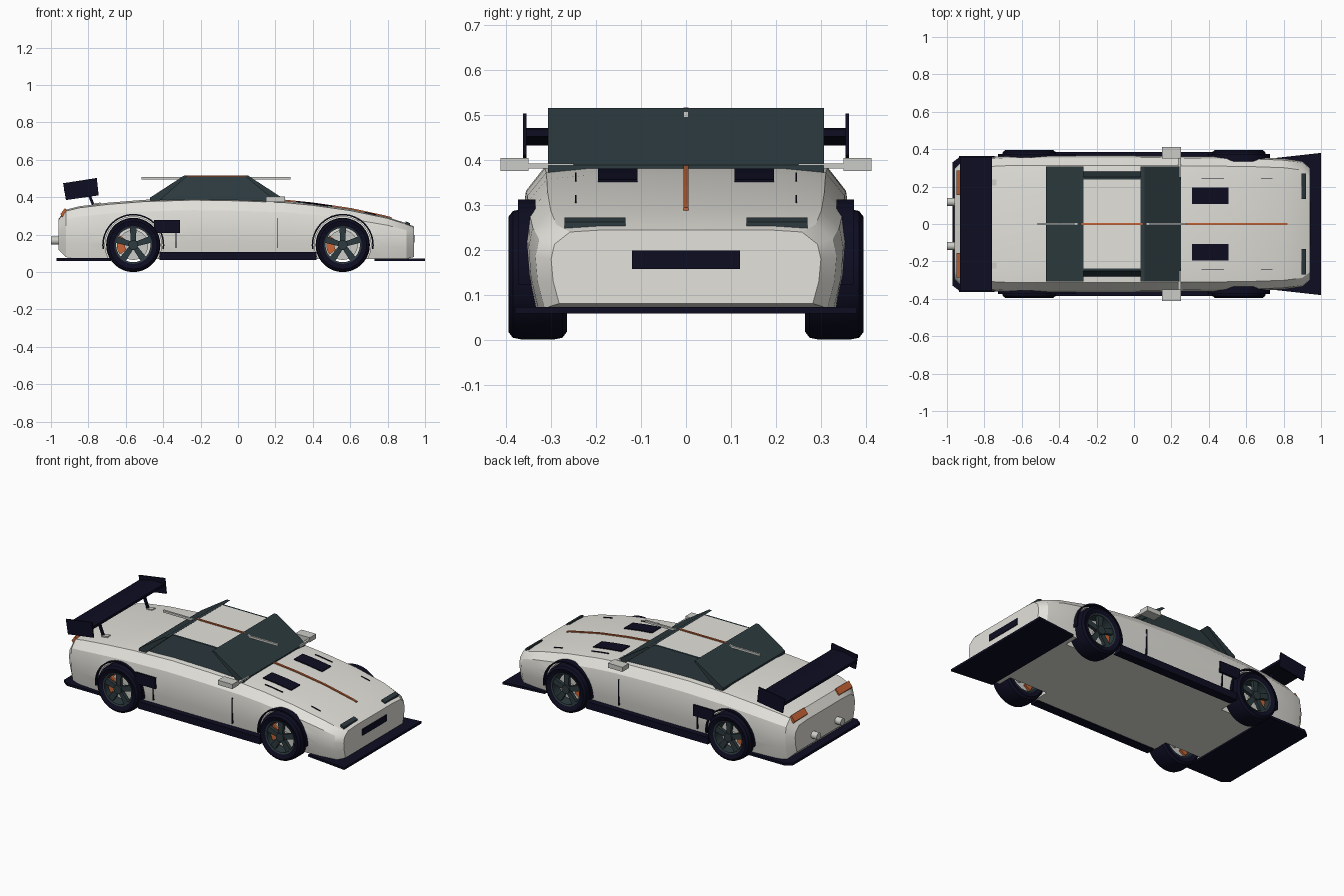
import bpy, bmesh, math
from mathutils import Vector

cube = bpy.data.objects.get("Cube")
if cube:
    bpy.data.objects.remove(cube)


def material(name, rgb, rough=0.6):
    m = bpy.data.materials.new(name)
    m.use_nodes = True
    m.diffuse_color = (*rgb, 1)
    node = m.node_tree.nodes["Principled BSDF"]
    node.inputs["Base Color"].default_value = (*rgb, 1)
    node.inputs["Roughness"].default_value = rough
    return m


WHITE = material("body white", (0.77, 0.76, 0.71))
NAVY = material("dark navy", (0.004, 0.004, 0.016))
GLASS = material("glass slate", (0.026, 0.043, 0.050))
ORANGE = material("burnt orange", (0.58, 0.13, 0.035))
SILVER = material("silver grey", (0.60, 0.60, 0.57))


def finish(name, bm, mat, smooth=False):
    bmesh.ops.recalc_face_normals(bm, faces=bm.faces)
    mesh = bpy.data.meshes.new(name)
    bm.to_mesh(mesh)
    bm.free()
    mesh.materials.append(mat)
    ob = bpy.data.objects.new(name, mesh)
    bpy.context.collection.objects.link(ob)
    if smooth:
        shade(ob)
    return ob


def shade(ob):
    bpy.ops.object.select_all(action="DESELECT")
    ob.select_set(True)
    bpy.context.view_layer.objects.active = ob
    bpy.ops.object.shade_smooth_by_angle(angle=math.radians(30))


def loft(name, rings, mat, wrap=False, smooth=False):
    """Skin a row of closed rings, capped at the ends or wrapped round."""
    bm = bmesh.new()
    vs = [[bm.verts.new(p) for p in ring] for ring in rings]
    n = len(vs[0])
    pairs = list(zip(vs, vs[1:] + vs[:1])) if wrap else list(zip(vs, vs[1:]))
    for a, b in pairs:
        for i in range(n):
            j = (i + 1) % n
            bm.faces.new((a[i], a[j], b[j], b[i]))
    if not wrap:
        bm.faces.new(vs[0])
        bm.faces.new(vs[-1])
    return finish(name, bm, mat, smooth)


def prism(name, xz, y0, y1, mat, smooth=False):
    """Extrude a side outline across the car."""
    return loft(name, [[(x, y, z) for x, z in xz] for y in (y0, y1)], mat, smooth=smooth)


def box(name, x0, x1, y0, y1, z0, z1, mat):
    return prism(name, [(x0, z0), (x1, z0), (x1, z1), (x0, z1)], y0, y1, mat)


def plan(name, xy, z0, z1, mat):
    return loft(name, [[(x, y, z) for x, y in xy] for z in (z0, z1)], mat)


def arc(cx, cz, r, a0, a1, n):
    angles = [math.radians(a0 + (a1 - a0) * i / n) for i in range(n + 1)]
    return [(cx + r * math.cos(a), cz + r * math.sin(a)) for a in angles]


def lathe(name, profile, cx, cz, s, mat, n=36):
    """Turn an (r, y) loop about a wheel axle."""
    rings = []
    for i in range(n):
        a = math.tau * i / n
        rings.append([(cx + r * math.cos(a), s * y, cz + r * math.sin(a)) for r, y in profile])
    return loft(name, rings, mat, wrap=True, smooth=True)


# Body shell: stations of x, half width, bottom, top
stations = [
    (0.94, 0.30, 0.08, 0.245), (0.90, 0.335, 0.07, 0.262), (0.80, 0.35, 0.07, 0.295),
    (0.60, 0.358, 0.07, 0.338), (0.40, 0.36, 0.07, 0.367), (0.25, 0.362, 0.07, 0.382),
    (0.0, 0.365, 0.07, 0.392), (-0.24, 0.365, 0.07, 0.396), (-0.5, 0.365, 0.07, 0.388),
    (-0.7, 0.362, 0.07, 0.372), (-0.85, 0.352, 0.07, 0.353), (-0.92, 0.335, 0.08, 0.335),
    (-0.96, 0.295, 0.12, 0.285)]
half = [(0.94, 0), (0.985, 0.3), (1, 0.6), (0.975, 0.8), (0.86, 0.965), (0.6, 0.995)]
section = half + [(-y, z) for y, z in reversed(half)]
body = loft("body", [[(x, w * y, b + (t - b) * z) for y, z in section]
                     for x, w, b, t in stations], WHITE)


def top(x):
    for (xa, _, _, ta), (xb, _, _, tb) in zip(stations, stations[1:]):
        if xb <= x <= xa:
            return ta + (tb - ta) * (xa - x) / (xa - xb)


# Wheel wells cut into the body
AXLES, HUB = (0.56, -0.56), 0.145
for cx in AXLES:
    for s in (1, -1):
        cutter = prism("well_cutter", arc(cx, HUB, 0.151, 0, 350, 35), s * 0.24, s * 0.5, WHITE)
        cutter.hide_render = True
        mod = body.modifiers.new("well", "BOOLEAN")
        mod.object, mod.operation, mod.solver = cutter, "DIFFERENCE", "EXACT"
        bpy.context.view_layer.objects.active = body
        bpy.ops.object.modifier_apply(modifier=mod.name)
        bpy.data.objects.remove(cutter)
shade(body)

# Wheels, brakes and arch trims
tyre = [(0.1, 0.385), (0.128, 0.395), (0.141, 0.385), (0.145, 0.365),
        (0.145, 0.295), (0.141, 0.275), (0.128, 0.265), (0.1, 0.27)]
for cx, end in zip(AXLES, ("front", "rear")):
    for s, side in ((1, "left"), (-1, "right")):
        tag = f"{end}_{side}"
        lathe(tag + "_tyre", tyre, cx, HUB, s, NAVY)
        lathe(tag + "_rim", [(0.092, 0.385), (0.101, 0.388), (0.101, 0.27), (0.092, 0.27)],
              cx, HUB, s, GLASS)
        prism(tag + "_brake_disc", arc(cx, HUB, 0.08, 0, 350, 35), s * 0.325, s * 0.337, SILVER)
        prism(tag + "_axle", arc(cx, HUB, 0.02, 0, 330, 11), s * 0.24, s * 0.36, SILVER)
        caliper = arc(cx, HUB, 0.088, 145, 215, 8) + arc(cx, HUB, 0.045, 215, 145, 8)
        prism(tag + "_caliper", caliper, s * 0.31, s * 0.352, ORANGE)
        prism(tag + "_hub", arc(cx, HUB, 0.026, 0, 345, 23), s * 0.355, s * 0.39, GLASS)
        for k in range(5):
            a = math.radians(90 + 72 * k)
            u, v = Vector((math.cos(a), math.sin(a))), Vector((-math.sin(a), math.cos(a)))
            c = Vector((cx, HUB))
            spoke = [c + u * r + v * w for r, w in
                     ((0.015, -0.013), (0.096, -0.018), (0.096, 0.018), (0.015, 0.013))]
            prism(tag + "_spoke", spoke, s * 0.36, s * 0.38, GLASS)
        trim = arc(cx, HUB, 0.166, -8, 188, 28) + arc(cx, HUB, 0.158, 188, -8, 28)
        prism(tag + "_arch_trim", trim, s * 0.335, s * 0.374, NAVY)

# Lower aero: splitter, diffuser, skirts
plan("splitter", [(0.73, -0.35), (1.0, -0.38), (1.0, 0.38), (0.73, 0.35)], 0.058, 0.072, NAVY)
plan("diffuser", [(-0.97, -0.33), (-0.93, -0.36), (-0.68, -0.36),
                  (-0.68, 0.36), (-0.93, 0.36), (-0.97, 0.33)], 0.06, 0.075, NAVY)
for s in (1, -1):
    box("side_skirt", -0.42, 0.42, s * 0.33, s * 0.385, 0.064, 0.108, NAVY)

# Cabin: glass slabs, side glass, roof panel
prism("windscreen", [(0.25, 0.372), (0.25, 0.388), (0.055, 0.515), (0.035, 0.515), (0.21, 0.372)],
      -0.307, 0.307, GLASS)
prism("rear_window", [(-0.47, 0.382), (-0.47, 0.398), (-0.29, 0.515), (-0.27, 0.515), (-0.42, 0.382)],
      -0.307, 0.307, GLASS)
for s in (1, -1):
    rings = []
    for inset in (0, 0.012):
        low, high = s * (0.282 - inset), s * (0.25 - inset)
        rings.append([(-0.45, low, 0.385), (0.23, low, 0.375), (0.04, high, 0.51), (-0.28, high, 0.51)])
    loft("side_glass", rings, GLASS)
box("roof_panel", -0.28, 0.045, -0.246, 0.246, 0.496, 0.510, WHITE)
box("roof_stripe", -0.28, 0.045, -0.006, 0.006, 0.508, 0.516, ORANGE)
box("roof_rod", -0.515, 0.28, -0.006, 0.006, 0.494, 0.507, SILVER)


def hood_strip(name, x0, x1, y0, y1, lift, mat, n=6):
    """Thin plate following the top line of the body."""
    xs = [x0 + (x1 - x0) * i / n for i in range(n + 1)]
    pts = [(x, top(x) + lift) for x in xs] + [(x, top(x) - 0.012) for x in reversed(xs)]
    return prism(name, pts, y0, y1, mat)


# Bonnet stripe, vents, seams and lamps
hood_strip("bonnet_stripe", 0.25, 0.82, -0.006, 0.006, 0.005, ORANGE, 16)
for s in (1, -1):
    hood_strip("bonnet_vent", 0.31, 0.505, s * 0.108, s * 0.196, 0.004, NAVY)
    hood_strip("bonnet_seam", 0.36, 0.48, s * 0.243, s * 0.247, 0.001, NAVY)
    hood_strip("bonnet_pin", 0.68, 0.74, s * 0.243, s * 0.247, 0.001, NAVY)
    hood_strip("headlamp", 0.895, 0.92, s * 0.135, s * 0.27, 0.008, GLASS, 2)
    prism("tail_lamp", [(-0.925, 0.342), (-0.95, 0.31), (-0.94, 0.295), (-0.91, 0.32)],
          s * 0.155, s * 0.285, ORANGE)
    # Side details
    box("side_intake", -0.45, -0.31, s * 0.345, s * 0.374, 0.21, 0.278, NAVY)
    box("door_seam_front", 0.21, 0.215, s * 0.34, s * 0.3645, 0.13, 0.29, NAVY)
    box("door_seam_rear", -0.335, -0.33, s * 0.34, s * 0.367, 0.13, 0.21, NAVY)
    box("mirror", 0.15, 0.25, s * 0.35, s * 0.413, 0.375, 0.404, SILVER)
    box("mirror_stalk", 0.235, 0.25, s * 0.25, s * 0.36, 0.38, 0.392, SILVER)
    # Exhausts
    pipe = [[(x, s * 0.118 + y, z) for y, z in arc(0, 0.168, 0.022, 0, 340, 17)] for x in (-0.94, -1.0)]
    loft("exhaust", pipe, SILVER, smooth=True)
    # Wing supports and end plates
    prism("wing_strut", [(-0.765, 0.355), (-0.78, 0.355), (-0.815, 0.44), (-0.80, 0.445)],
          s * 0.215, s * 0.227, NAVY)
    hood_strip("strut_foot", -0.775, -0.735, s * 0.205, s * 0.237, 0.004, SILVER, 2)
    prism("wing_end_plate", [(-0.935, 0.475), (-0.755, 0.503), (-0.745, 0.41), (-0.92, 0.385)],
          s * 0.355, s * 0.363, NAVY)
prism("wing", [(-0.93, 0.432), (-0.76, 0.452), (-0.76, 0.468), (-0.84, 0.470), (-0.93, 0.448)],
      -0.357, 0.357, NAVY)
box("grille", 0.92, 0.944, -0.12, 0.12, 0.157, 0.198, NAVY)
